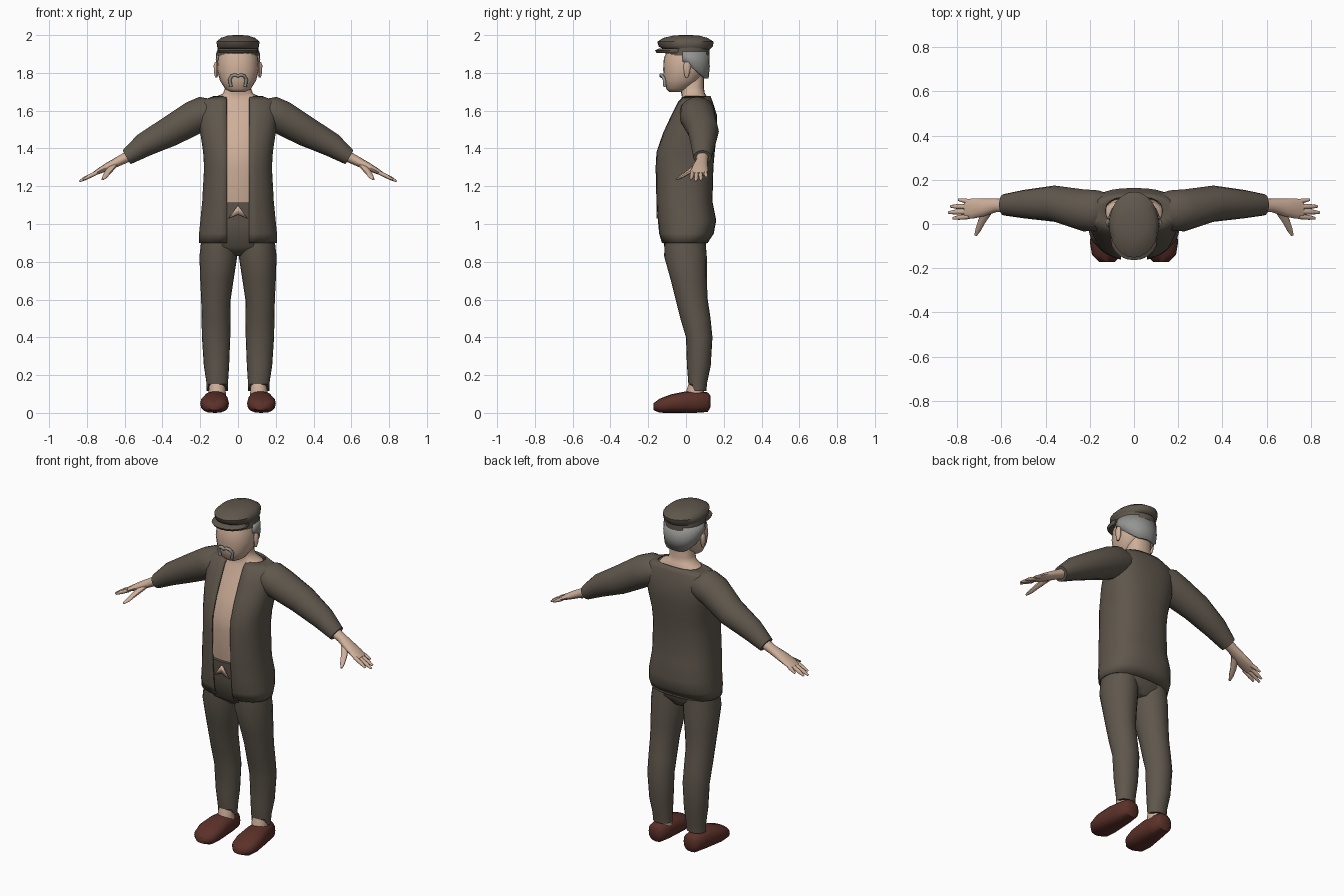
import bpy, bmesh
from math import sin, cos, asin, pi
from mathutils import Vector

cube = bpy.data.objects.get("Cube")
if cube:
    bpy.data.objects.remove(cube, do_unlink=True)


def material(name, r, g, b):
    m = bpy.data.materials.new(name)
    m.use_nodes = True
    m.diffuse_color = (r, g, b, 1)
    bsdf = next(n for n in m.node_tree.nodes if n.type == 'BSDF_PRINCIPLED')
    bsdf.inputs["Base Color"].default_value = (r, g, b, 1)
    bsdf.inputs["Roughness"].default_value = 0.8
    return m


CLOTH = material("brown cloth", .115, .095, .073)
SKIN = material("skin", .62, .43, .32)
LEATHER = material("red brown leather", .105, .03, .022)
HAIR = material("grey hair", .3, .3, .29)

X, Y, Z = Vector((1, 0, 0)), Vector((0, 1, 0)), Vector((0, 0, 1))


def finish(name, bm, mat, angle=.9):
    bmesh.ops.recalc_face_normals(bm, faces=bm.faces)
    me = bpy.data.meshes.new(name)
    bm.to_mesh(me)
    bm.free()
    me.materials.append(mat)
    ob = bpy.data.objects.new(name, me)
    bpy.context.collection.objects.link(ob)
    bpy.ops.object.select_all(action='DESELECT')
    ob.select_set(True)
    bpy.context.view_layer.objects.active = ob
    bpy.ops.object.shade_smooth_by_angle(angle=angle)
    return ob


def loft(name, mat, rings, u=X, v=Y, n=20, e=1.0, gap=0.0, side=1):
    """Skin rings of (centre, radius along u, radius along v); gap leaves the front open."""
    bm = bmesh.new()
    rows = []
    for c, ru, rv in rings:
        t0 = asin((gap / ru) ** (1 / e)) if gap else 0
        row = []
        for i in range(n):
            t = t0 + (2 * pi - 2 * t0) * i / (n - 1 if gap else n)
            s, k = sin(t), -cos(t)
            s = abs(s) ** e * (1 if s > 0 else -1)
            k = abs(k) ** e * (1 if k > 0 else -1)
            p = Vector(c) + u * ru * s + v * rv * k
            row.append(bm.verts.new((p.x * side, p.y, p.z)))
        rows.append(row)
    for a, b in zip(rows, rows[1:]):
        for i in range(n - 1 if gap else n):
            j = (i + 1) % n
            bm.faces.new((a[i], a[j], b[j], b[i]))
    if not gap:
        bm.faces.new(rows[0])
        bm.faces.new(rows[-1])
    return finish(name, bm, mat)


def upright(name, mat, rings, cx=0, **kw):
    """Horizontal rings of (z, half width, front y, back y)."""
    return loft(name, mat, [((cx, (f + b) / 2, z), w, (b - f) / 2)
                            for z, w, f, b in rings], **kw)


def thicken(ob, t):
    m = ob.modifiers.new("thickness", 'SOLIDIFY')
    m.thickness = t
    m.offset = -1


# Chest and neck
upright("chest_and_neck", SKIN, [
    (1.05, .15, -.12, .1), (1.15, .15, -.135, .1), (1.3, .155, -.148, .11),
    (1.38, .155, -.143, .11), (1.48, .16, -.11, .12), (1.58, .16, -.062, .12),
    (1.65, .14, -.03, .11), (1.675, .115, -.022, .112), (1.69, .08, -.025, .1),
    (1.72, .068, -.03, .095), (1.8, .068, -.03, .095)], e=.85)

# Open jacket
jacket = upright("jacket", CLOTH, [
    (.9, .207, -.13, .115), (.95, .207, -.145, .147), (1.02, .2, -.152, .16),
    (1.12, .19, -.16, .14), (1.3, .18, -.165, .145), (1.38, .185, -.16, .152),
    (1.48, .2, -.125, .163), (1.58, .21, -.078, .163), (1.65, .2, -.042, .14),
    (1.677, .13, -.015, .13)], n=29, e=.8, gap=.06)
thicken(jacket, .008)

# Trouser hips with a small open fly
upright("trouser_hips", CLOTH, [
    (.83, .1, -.05, .07), (.88, .19, -.115, .105), (1, .185, -.135, .12),
    (1.115, .165, -.146, .105)], e=.8)
bm = bmesh.new()
bm.faces.new([bm.verts.new(p) for p in
              ((0, -.149, 1.1), (-.05, -.149, 1.03), (0, -.149, 1.05), (.05, -.149, 1.03))])
thicken(finish("fly_opening", bm, SKIN), .006)

# Head
upright("head", SKIN, [
    (1.7, .04, -.09, -.03), (1.715, .068, -.104, .02), (1.76, .096, -.118, .075),
    (1.82, .112, -.121, .11), (1.88, .107, -.117, .117), (1.94, .09, -.09, .1)], e=.9)

# Hair shell round the back, its lower edge falling to the nape
bm = bmesh.new()
cols = []
for i in range(15):
    a = pi * (-.08 + 1.16 * i / 14)
    x, y = .118 * cos(a), .01 + .116 * sin(a)
    low = 1.86 - .09 * max(0, min(1, (y + .01) / .12))
    cols.append([bm.verts.new((x * k, y * k, z)) for z, k in
                 ((1.912, .97), (low * .5 + .95, 1), (low, .95))])
for a, b in zip(cols, cols[1:]):
    for j in range(2):
        bm.faces.new((a[j], b[j], b[j + 1], a[j + 1]))
thicken(finish("hair", bm, HAIR), .012)

# Moustache with drooping ends
cu = bpy.data.curves.new("moustache", 'CURVE')
cu.dimensions = '3D'
cu.bevel_depth = .009
cu.bevel_resolution = 1
cu.use_fill_caps = True
half = [(.038, -.112, 1.728), (.044, -.115, 1.765), (.032, -.126, 1.785), (.014, -.132, 1.79)]
path = half + [(0, -.132, 1.782)] + [(-x, y, z) for x, y, z in reversed(half)]
sp = cu.splines.new('POLY')
sp.points.add(len(path) - 1)
for p, co in zip(sp.points, path):
    p.co = (*co, 1)
cu.materials.append(HAIR)
bpy.context.collection.objects.link(bpy.data.objects.new("moustache", cu))

# Peaked cap
upright("cap_band", CLOTH, [(1.893, .112, -.108, .124), (1.94, .108, -.112, .124)], n=24)
upright("cap_crown", CLOTH, [
    (1.925, .104, -.118, .126), (1.94, .112, -.145, .142), (1.965, .113, -.152, .146),
    (1.985, .092, -.12, .115), (1.997, .055, -.07, .07), (2, .02, -.03, .03)], n=24)
loft("cap_visor", CLOTH, [((0, -.065, 1.905), .1, .09), ((0, -.07, 1.918), .106, .094),
                          ((0, -.06, 1.93), .1, .08)])

SLOPE = Vector((.5, 0, .866))     # upright axis of the drooping arms
for side, label in ((1, "left"), (-1, "right")):
    # Ear
    upright(label + "_ear", SKIN, [
        (1.775, .006, -.005, .01), (1.8, .012, -.01, .02), (1.84, .014, -.014, .026),
        (1.857, .007, -.005, .016)], cx=.115, n=8, side=side)

    # Sleeve
    loft(label + "_sleeve", CLOTH, [
        ((.1, .06, 1.6), .07, .07), ((.16, .06, 1.595), .09, .092),
        ((.23, .062, 1.565), .09, .095), ((.36, .092, 1.49), .08, .082),
        ((.5, .09, 1.417), .064, .064), ((.59, .087, 1.353), .042, .048)],
        u=SLOPE, n=16, side=side)

    # Wrist, palm, fingers and thumb
    loft(label + "_hand", SKIN, [
        ((.56, .087, 1.368), .03, .035), ((.62, .085, 1.338), .026, .03),
        ((.68, .075, 1.308), .022, .04), ((.73, .07, 1.283), .016, .046),
        ((.765, .067, 1.264), .01, .043)], u=SLOPE, n=12, side=side)
    for k, (y, tip_x, tip_y) in enumerate(((.1, .795, .11), (.078, .83, .08),
                                           (.056, .84, .052), (.034, .82, .026))):
        drop = (tip_x - .745) * .48
        loft(f"{label}_finger_{k + 1}", SKIN, [
            ((.745, y, 1.273), .011, .012),
            ((tip_x - .03, (y + tip_y) / 2, 1.287 - drop), .01, .011),
            ((tip_x, tip_y, 1.271 - drop), .005, .006)], u=SLOPE, n=8, side=side)
    loft(label + "_thumb", SKIN, [
        ((.66, .062, 1.31), .016, .022), ((.69, .01, 1.272), .013, .017),
        ((.705, -.025, 1.25), .011, .013), ((.717, -.052, 1.236), .005, .006)],
        u=SLOPE, v=Vector((.87, .45, -.2)), n=8, side=side)

    # Trouser leg, its hem lifted over the instep
    leg = loft(label + "_trouser_leg", CLOTH, [
        ((.1, -.005, .95), .09, .105), ((.104, -.003, .83), .1, .113),
        ((.112, .015, .7), .088, .095), ((.117, .03, .6), .078, .085),
        ((.117, .05, .5), .076, .08), ((.116, .07, .4), .075, .07),
        ((.114, .068, .25), .067, .063), ((.11, .062, .16), .057, .05),
        ((.11, .06, .115), .056, .047)], side=side)
    for vert in leg.data.vertices:
        if vert.co.z < .13 and vert.co.y < .033:
            vert.co.z = .152
    upright(label + "_ankle", SKIN, [
        (.06, .046, -.005, .095), (.12, .045, .003, .095), (.2, .04, .03, .1)],
        cx=.11, n=12, side=side)

    # Shoe
    loft(label + "_shoe", LEATHER, [
        ((.115, .13, .06), .03, .03), ((.115, .115, .057), .05, .052),
        ((.117, .05, .057), .06, .057), ((.12, 0, .057), .067, .057),
        ((.124, -.08, .049), .076, .049), ((.124, -.14, .038), .066, .037),
        ((.122, -.172, .033), .035, .018)], v=Z, n=16, e=.8, side=side)
